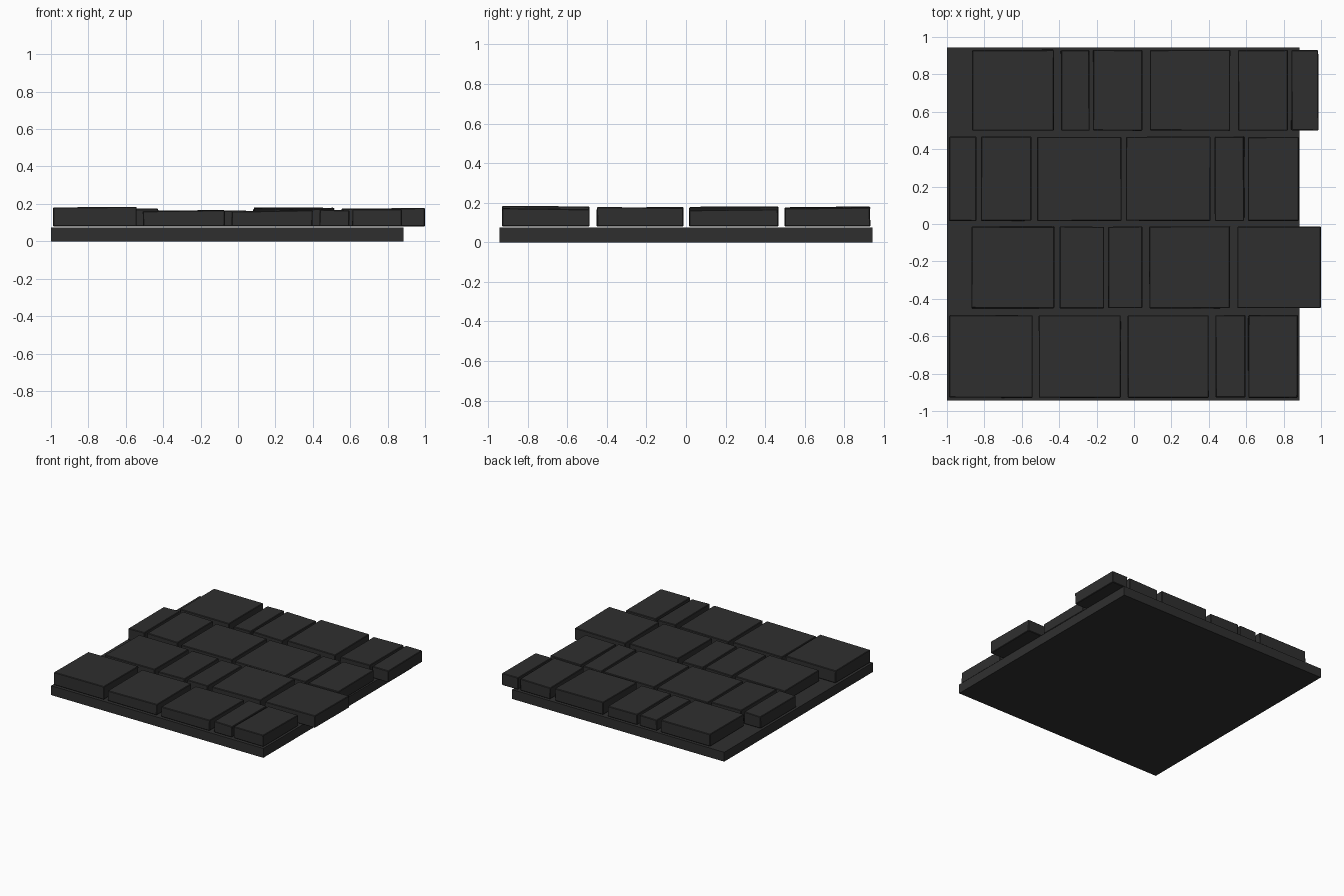
import bpy, bmesh, random

if "Cube" in bpy.data.objects:
    bpy.data.objects.remove(bpy.data.objects["Cube"])

random.seed(4)

stone = bpy.data.materials.new("dark_stone")
stone.diffuse_color = (0.028, 0.028, 0.028, 1)
stone.use_nodes = True
stone.node_tree.nodes["Principled BSDF"].inputs["Base Color"].default_value = stone.diffuse_color


def block(name, x0, x1, y0, y1, z0, z1, jitter=0.0, bevel=0.0):
    """Box with slightly uneven corners and a small chamfer."""
    bm = bmesh.new()
    bmesh.ops.create_cube(bm, size=1)
    tilt_x = random.uniform(-jitter, jitter)
    tilt_y = random.uniform(-jitter, jitter)
    for v in bm.verts:
        sx, sy, top = v.co.x * 2, v.co.y * 2, v.co.z > 0
        v.co.x = (x1 if sx > 0 else x0) - sx * random.uniform(0, jitter)
        v.co.y = (y1 if sy > 0 else y0) - sy * random.uniform(0, jitter)
        v.co.z = z1 + sx * tilt_x + sy * tilt_y if top else z0
    if bevel:
        bmesh.ops.bevel(bm, geom=bm.edges[:], offset=bevel, segments=1,
                        affect='EDGES', profile=0.5)
    me = bpy.data.meshes.new(name)
    bm.to_mesh(me)
    bm.free()
    me.materials.append(stone)
    ob = bpy.data.objects.new(name, me)
    bpy.context.collection.objects.link(ob)
    return ob


# mortar slab under the stones
block("base_slab", -1.0, 0.885, -0.943, 0.943, 0.0, 0.075)

# rows front to back: (y0, y1, [(x0, x1, top height), ...])
rows = [
    (-0.93, -0.487, [(-0.99, -0.54, 0.181), (-0.51, -0.07, 0.164), (-0.035, 0.40, 0.161),
                     (0.435, 0.597, 0.167), (0.61, 0.877, 0.17)]),
    (-0.452, -0.013, [(-0.87, -0.425, 0.168), (-0.398, -0.157, 0.164), (-0.14, 0.047, 0.162),
                      (0.08, 0.515, 0.174), (0.55, 1.0, 0.174)]),
    (0.015, 0.468, [(-0.99, -0.84, 0.175), (-0.82, -0.548, 0.178), (-0.52, -0.065, 0.165),
                    (-0.045, 0.41, 0.162), (0.43, 0.59, 0.162), (0.607, 0.883, 0.163)]),
    (0.498, 0.932, [(-0.867, -0.427, 0.176), (-0.392, -0.237, 0.164), (-0.22, 0.045, 0.164),
                    (0.083, 0.515, 0.178), (0.555, 0.823, 0.173), (0.84, 0.987, 0.174)]),
]
for r, (y0, y1, stones) in enumerate(rows):
    for i, (x0, x1, top) in enumerate(stones):
        block(f"paving_stone_{r + 1}_{i + 1}", x0, x1, y0, y1, 0.08, top,
              jitter=0.003, bevel=0.004)
